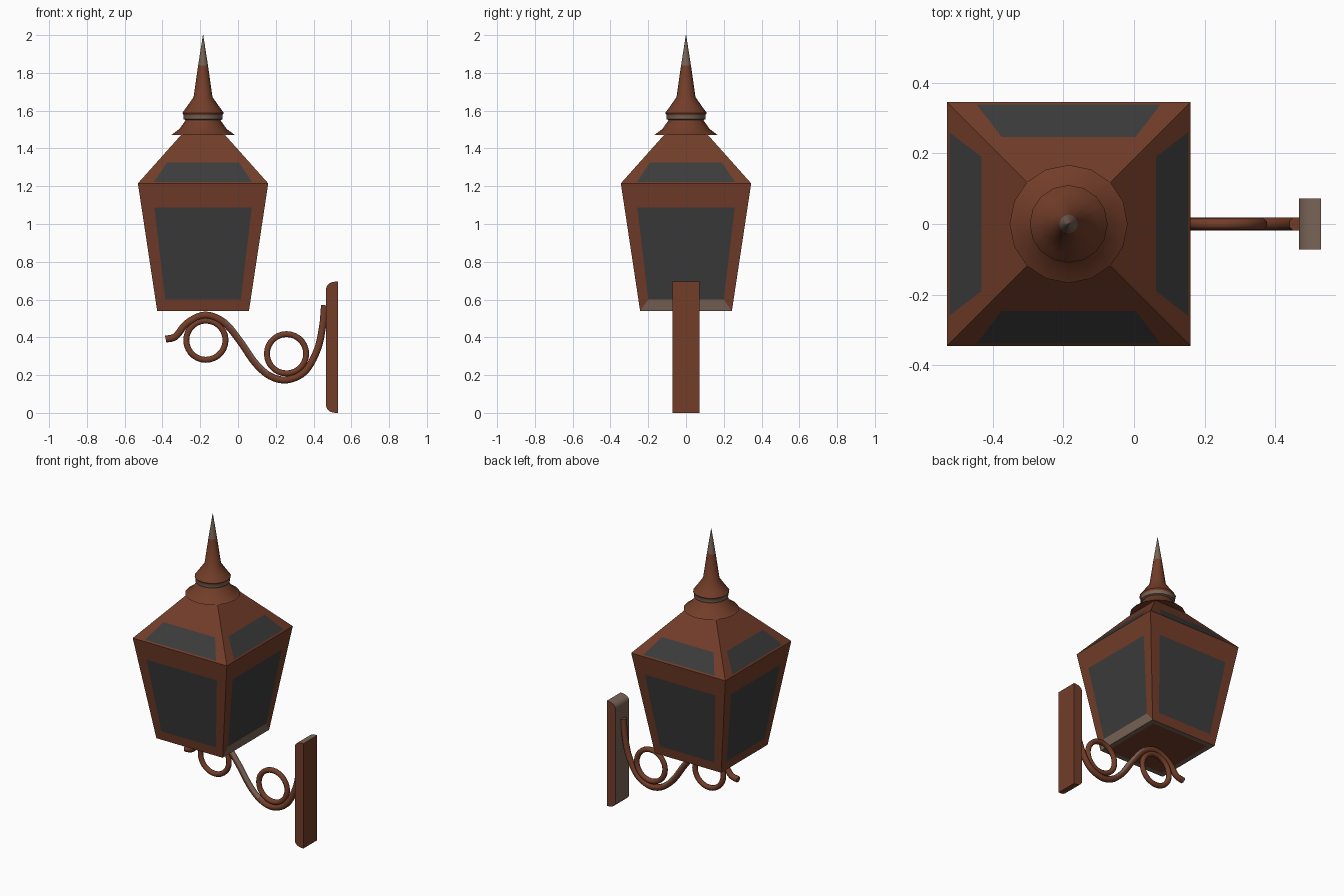
import bpy, bmesh, math
from mathutils import Vector

if "Cube" in bpy.data.objects:
    bpy.data.objects.remove(bpy.data.objects["Cube"])

CX = -0.185  # lantern axis


def material(name, rgb):
    m = bpy.data.materials.new(name)
    m.diffuse_color = (*rgb, 1)
    m.use_nodes = True
    m.node_tree.nodes["Principled BSDF"].inputs["Base Color"].default_value = m.diffuse_color
    return m


MATS = [material("rust_brown", (0.17, 0.047, 0.022)),
        material("dark_glass", (0.045, 0.045, 0.046)),
        material("worn_metal", (0.19, 0.125, 0.092))]
RUST, GLASS, WORN = 0, 1, 2


def finish(name, bm, smooth=None, fix=True):
    if fix:
        bmesh.ops.recalc_face_normals(bm, faces=bm.faces)
    me = bpy.data.meshes.new(name)
    bm.to_mesh(me)
    bm.free()
    for m in MATS:
        me.materials.append(m)
    if smooth:
        me.shade_smooth()
        me.set_sharp_from_angle(angle=math.radians(smooth))
    ob = bpy.data.objects.new(name, me)
    bpy.context.collection.objects.link(ob)
    return ob


def frustum(name, z0, h0, z1, h1, gz0, gw0, gz1, gw1, worn_band=False):
    """Four sloping sides, each a frame of quads around a glass pane, plus end caps."""
    bm = bmesh.new()
    half = lambda z: h0 + (h1 - h0) * (z - z0) / (z1 - z0)
    for i in range(4):
        c, s = round(math.cos(i * math.pi / 2)), round(math.sin(i * math.pi / 2))

        def vert(w, z):
            x, y = w, -half(z)
            return bm.verts.new((CX + c * x - s * y, s * x + c * y, z))
        outer = [vert(-h0, z0), vert(h0, z0), vert(h1, z1), vert(-h1, z1)]
        inner = [vert(-gw0, gz0), vert(gw0, gz0), vert(gw1, gz1), vert(-gw1, gz1)]
        bm.faces.new(inner).material_index = GLASS
        for k in range(4):
            n = (k + 1) % 4
            f = bm.faces.new((outer[k], outer[n], inner[n], inner[k]))
            if worn_band and i == 1 and k == 0:
                f.material_index = WORN
    bmesh.ops.remove_doubles(bm, verts=bm.verts, dist=1e-4)
    bmesh.ops.holes_fill(bm, edges=[e for e in bm.edges if e.is_boundary], sides=4)
    if worn_band:  # underside: worn rim around a rust base plate
        base = [f for f in bm.faces if f.calc_center_median().z < z0 + 1e-3]
        rim = bmesh.ops.inset_region(bm, faces=base, thickness=0.045, depth=0)
        for f in rim["faces"]:
            f.material_index = WORN
    return finish(name, bm)


# Lantern body and roof
frustum("lantern_body", 0.54, 0.243, 1.215, 0.345, 0.60, 0.20, 1.088, 0.258, True)
frustum("lantern_roof", 1.215, 0.345, 1.475, 0.113, 1.223, 0.26, 1.325, 0.19)


def lathe(name, profile, sides):
    """profile: (radius, z, material of the band above)."""
    bm = bmesh.new()
    rings = []
    for r, z, _ in profile:
        rings.append([bm.verts.new((CX + r * math.cos(2 * math.pi * j / sides),
                                    r * math.sin(2 * math.pi * j / sides), z))
                      for j in range(sides)])
    for (a, b), p in zip(zip(rings, rings[1:]), profile):
        for j in range(sides):
            k = (j + 1) % sides
            bm.faces.new((a[j], a[k], b[k], b[j])).material_index = p[2]
    bm.faces.new(rings[0])
    bm.faces.new(rings[-1])
    return finish(name, bm, 35)


# Spire with flared cap, worn collar and worn tip
lathe("spire", [(0.167, 1.472, RUST), (0.125, 1.503, RUST), (0.092, 1.55, WORN),
                (0.104, 1.555, WORN), (0.104, 1.578, RUST), (0.11, 1.588, RUST),
                (0.085, 1.622, RUST), (0.05, 1.672, RUST), (0.026, 1.84, WORN),
                (0.001, 2.0, WORN)], 16)


def tube(name, path, radius, closed=False, sides=8):
    """Sweep a round section along a path in the xz plane."""
    bm = bmesh.new()
    n = len(path)
    rings = []
    for i, p in enumerate(path):
        a = path[(i - 1) % n] if closed else path[max(i - 1, 0)]
        b = path[(i + 1) % n] if closed else path[min(i + 1, n - 1)]
        t = (b - a).normalized()
        nor = Vector((-t.y, t.x))
        ring = []
        for j in range(sides):
            ang = 2 * math.pi * (j + 0.5) / sides
            q = p + nor * radius * math.cos(ang)
            ring.append(bm.verts.new((q.x, radius * math.sin(ang), q.y)))
        rings.append(ring)
    for i in range(n if closed else n - 1):
        a, b = rings[i], rings[(i + 1) % n]
        for j in range(sides):
            k = (j + 1) % sides
            bm.faces.new((a[j], a[k], b[k], b[j]))
    if not closed:
        bm.faces.new(rings[0])
        bm.faces.new(rings[-1])
    bmesh.ops.recalc_face_normals(bm, faces=bm.faces)
    bm.normal_update()
    for f in bm.faces:  # worn where it faces the wall and up
        if not closed and f.normal.x > 0.4 and f.normal.z > 0.1:
            f.material_index = WORN
    return finish(name, bm, 50)


def spline(points, steps=5):
    """Catmull-Rom through the points."""
    p = [Vector(q) for q in points]
    p = [2 * p[0] - p[1]] + p + [2 * p[-1] - p[-2]]
    out = []
    for a, b, c, d in zip(p, p[1:], p[2:], p[3:]):
        for s in range(steps):
            t = s / steps
            out.append(0.5 * (2 * b + (c - a) * t + (2 * a - 5 * b + 4 * c - d) * t * t
                              + (3 * b - a - 3 * c + d) * t ** 3))
    return out + [p[-2]]


# S-shaped bracket arm and its two scroll rings
tube("bracket_arm", spline([(-0.383, 0.39), (-0.33, 0.405), (-0.27, 0.475), (-0.175, 0.518),
                            (-0.075, 0.48), (0.01, 0.38), (0.09, 0.265), (0.17, 0.195),
                            (0.26, 0.175), (0.355, 0.22), (0.42, 0.335), (0.448, 0.46),
                            (0.458, 0.57)]), 0.02)
for label, x, z in (("front", -0.17, 0.385), ("wall", 0.257, 0.313)):
    circle = [Vector((x + 0.104 * math.cos(2 * math.pi * i / 28),
                      z + 0.104 * math.sin(2 * math.pi * i / 28))) for i in range(28)]
    tube(label + "_scroll_ring", circle, 0.017, True)

# Wall plate with rounded edges at top and bottom of its lamp side
bm = bmesh.new()
R, X0, X1, H, W = 0.05, 0.467, 0.53, 0.695, 0.072
arc = [math.radians(a) for a in (0, 22.5, 45, 67.5, 90)]
outline = [(X1, 0)] + [(X0 + R - R * math.sin(a), R * 0.7 * (1 - math.cos(a))) for a in arc]
outline += [(x, H - z) for x, z in reversed(outline)]
face = bm.faces.new([bm.verts.new((x, -W, z)) for x, z in outline])
ext = bmesh.ops.extrude_face_region(bm, geom=[face])
bmesh.ops.translate(bm, vec=(0, 2 * W, 0),
                    verts=[v for v in ext["geom"] if isinstance(v, bmesh.types.BMVert)])
bmesh.ops.recalc_face_normals(bm, faces=bm.faces)
bm.normal_update()
for f in bm.faces:
    if f.normal.x < -0.2 or f.normal.z > 0.5:
        f.material_index = WORN
finish("wall_plate", bm, 35)
